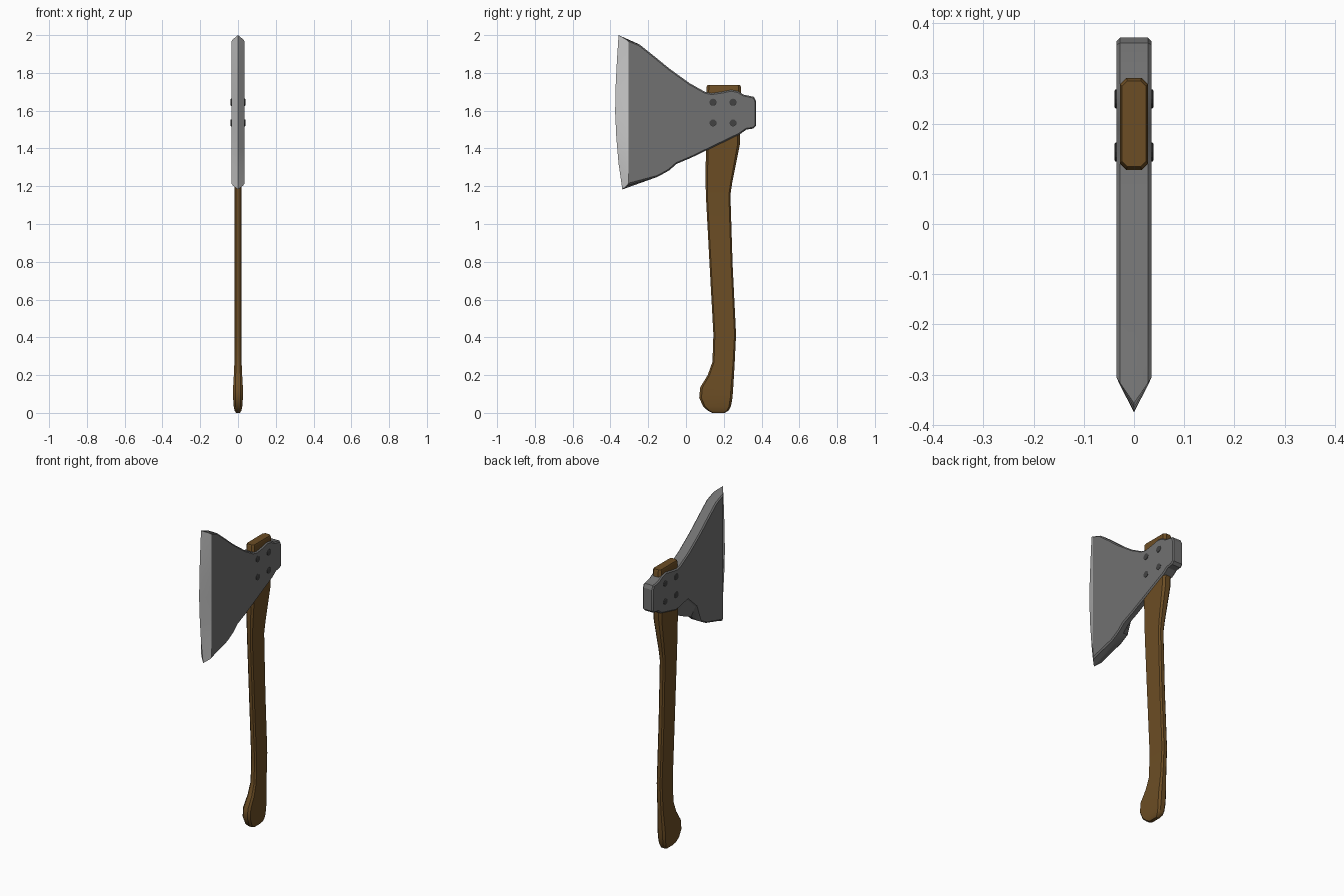
import bpy, bmesh, math
from mathutils import Vector

if "Cube" in bpy.data.objects:
    bpy.data.objects.remove(bpy.data.objects["Cube"])


def material(name, rgb):
    m = bpy.data.materials.new(name)
    m.diffuse_color = (*rgb, 1)
    m.use_nodes = True
    m.node_tree.nodes["Principled BSDF"].inputs["Base Color"].default_value = m.diffuse_color
    return m


steel = material("dark_steel", (0.165, 0.165, 0.165))
edge_steel = material("bright_edge_steel", (0.62, 0.62, 0.62))
wood = material("brown_wood", (0.15, 0.075, 0.018))
rivet_mat = material("rivet_iron", (0.055, 0.055, 0.055))


def loft(name, rings, mats):
    """Skin a list of equal-length closed rings and cap both ends."""
    bm = bmesh.new()
    rows = [[bm.verts.new(p) for p in r] for r in rings]
    n = len(rows[0])
    strips = {}
    for a, b in zip(rows, rows[1:]):
        for i in range(n):
            j = (i + 1) % n
            f = bm.faces.new((a[i], a[j], b[j], b[i]))
            strips.setdefault(i, []).append(f)
    bm.faces.new(rows[0][::-1])
    bm.faces.new(rows[-1])
    return bm, strips


def finish(bm, name, mats, angle=25):
    bmesh.ops.remove_doubles(bm, verts=bm.verts, dist=1e-5)
    bmesh.ops.recalc_face_normals(bm, faces=bm.faces)
    me = bpy.data.meshes.new(name)
    bm.to_mesh(me)
    bm.free()
    for m in mats:
        me.materials.append(m)
    ob = bpy.data.objects.new(name, me)
    bpy.context.collection.objects.link(ob)
    bpy.ops.object.select_all(action='DESELECT')
    bpy.context.view_layer.objects.active = ob
    ob.select_set(True)
    bpy.ops.object.shade_smooth_by_angle(angle=math.radians(angle))
    return ob


# ---- axe head: cutting edge (top to bottom), then rim anticlockwise ----
edge = [(-.357, 2.0), (-.366, 1.86), (-.373, 1.72), (-.375, 1.59),
        (-.369, 1.46), (-.357, 1.32), (-.337, 1.183)]
ground = [(-.305, 1.97 - i * .76 / 6) for i in range(7)]   # start of the bevel
lower = [(-.15, 1.25), (-.09, 1.283), (-.05, 1.318), (.03, 1.352),
         (.14, 1.405), (.285, 1.475), (.32, 1.50)]
butt = [(.355, 1.505), (.371, 1.52), (.371, 1.65), (.36, 1.673), (.305, 1.685),
        (.275, 1.703), (.24, 1.71), (.19, 1.70), (.135, 1.692), (.10, 1.70),
        (.02, 1.745), (-.087, 1.822), (-.17, 1.89), (-.245, 1.95)]
# the left cheek has a shallow hollow in its lower rim
hollow = {2: .07, 3: .11, 4: .035}
lower_left = [(y, z + hollow.get(i, 0)) for i, (y, z) in enumerate(lower)]


def head_ring(x, front, low, inset=0.0):
    pts = [Vector(p) for p in front + low + butt]
    out = []
    n = len(pts)
    for i, p in enumerate(pts):
        if inset:
            t = (pts[(i + 1) % n] - pts[i - 1]).normalized()
            q = p + Vector((-t.y, t.x)) * inset
            if 0 < i < 6:
                q = p
            elif i in (0, 6):
                q = Vector((p.x, q.y))
            p = q
        out.append((x, p.x, p.y))
    return out


mid = [(g[0] * .78 + e[0] * .22, g[1] * .78 + e[1] * .22)
       for g, e in zip(ground, edge)]
rings = [head_ring(-.035, ground, lower_left, .007),
         head_ring(-.028, mid, lower_left),
         head_ring(0, edge, lower),
         head_ring(.028, mid, lower),
         head_ring(.035, ground, lower, .007)]
bm, strips = loft("axe_head", rings, None)
for i in range(6):
    for f in strips[i]:
        f.material_index = 1
finish(bm, "axe_head", [steel, edge_steel], 20)

# ---- handle: z, front y, back y, half thickness ----
rows = [(0, .14, .205, .010), (.012, .115, .225, .018), (.035, .09, .238, .023),
        (.08, .07, .246, .026), (.135, .075, .25, .026), (.2, .115, .254, .022),
        (.27, .14, .258, .019), (.415, .145, .265, .018), (.78, .125, .247, .018),
        (1.155, .105, .235, .018), (1.22, .104, .245, .02), (1.42, .105, .285, .028),
        (1.725, .108, .291, .028), (1.736, .114, .285, .024)]
rings = []
for z, a, b, h in rows:
    c = h * .45
    rings.append([(-h, a + c, z), (-h + c, a, z), (h - c, a, z), (h, a + c, z),
                  (h, b - c, z), (h - c, b, z), (-h + c, b, z), (-h, b - c, z)])
bm, _ = loft("handle", rings, None)
finish(bm, "handle", [wood], 30)

# ---- rivets: four on each cheek ----
for s, side in ((1, "right"), (-1, "left")):
    for y in (.143, .249):
        for z in (1.535, 1.645):
            rings = [[(s * x, y + r * math.cos(k * math.tau / 12),
                       z + r * math.sin(k * math.tau / 12)) for k in range(12)]
                     for x, r in ((.03, .019), (.037, .019), (.039, .016))]
            bm, _ = loft("rivet", rings, None)
            finish(bm, "rivet_" + side, [rivet_mat], 25)
